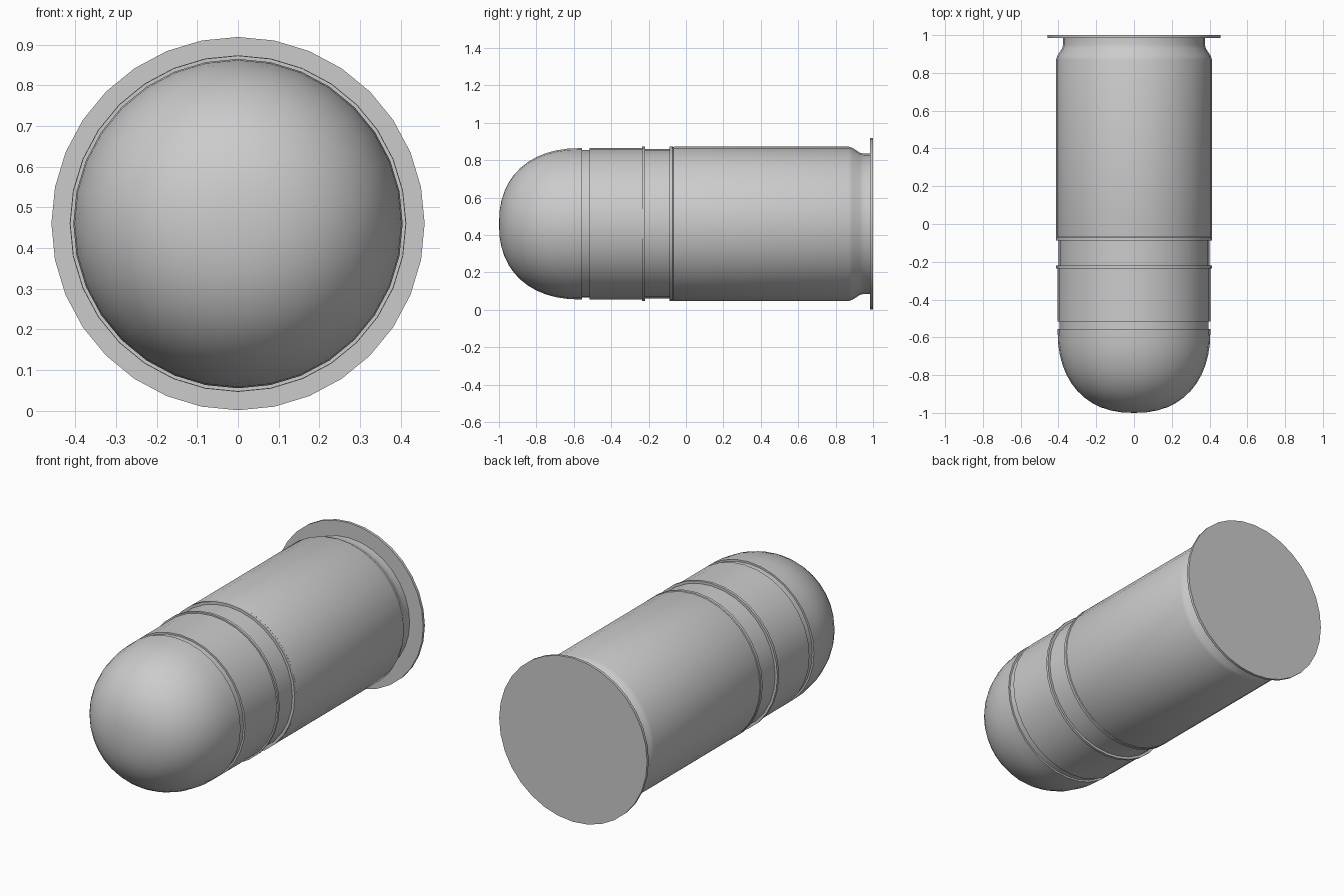
import bpy, bmesh
from math import sin, cos, pi, radians

if "Cube" in bpy.data.objects:
    bpy.data.objects.remove(bpy.data.objects["Cube"])

SEGMENTS = 32
AXIS_Z = 0.46


def lathe(name, profile):
    """Revolve (y, radius) points around the horizontal long axis."""
    bm = bmesh.new()
    rings = []
    for y, r in profile:
        if r == 0:
            rings.append([bm.verts.new((0, y, AXIS_Z))] * SEGMENTS)
        else:
            rings.append([bm.verts.new((r * sin(2 * pi * i / SEGMENTS), y,
                                        AXIS_Z + r * cos(2 * pi * i / SEGMENTS)))
                          for i in range(SEGMENTS)])
    for a, b in zip(rings, rings[1:]):
        for i in range(SEGMENTS):
            j = (i + 1) % SEGMENTS
            corners = list(dict.fromkeys((a[i], a[j], b[j], b[i])))
            bm.faces.new(corners)
    bmesh.ops.recalc_face_normals(bm, faces=bm.faces[:])
    mesh = bpy.data.meshes.new(name)
    bm.to_mesh(mesh)
    bm.free()
    obj = bpy.data.objects.new(name, mesh)
    bpy.context.collection.objects.link(obj)
    bpy.context.view_layer.objects.active = obj
    obj.select_set(True)
    bpy.ops.object.shade_smooth_by_angle(angle=radians(35))
    obj.select_set(False)
    return obj


# Blunt domed nose, groove, body band, raised ring and neck
NOSE = 12
dome = [(-0.555 - 0.445 * cos(t) ** 0.87, 0.405 * sin(t) ** 0.87)
        for t in (pi / 2 * k / NOSE for k in range(NOSE))]
lathe("projectile", dome + [
    (-0.555, 0.405), (-0.555, 0.395), (-0.515, 0.395), (-0.515, 0.405),
    (-0.235, 0.405), (-0.235, 0.413), (-0.22, 0.413), (-0.22, 0.399),
    (-0.088, 0.399)])

# Casing with rolled lip, extraction groove and base flange
lathe("casing", [
    (-0.088, 0.399), (-0.088, 0.414), (-0.072, 0.414), (-0.068, 0.411),
    (-0.06, 0.413), (0.87, 0.413), (0.89, 0.406), (0.93, 0.38),
    (0.95, 0.375), (0.985, 0.375), (0.985, 0.459), (1.0, 0.459), (1.0, 0)])
